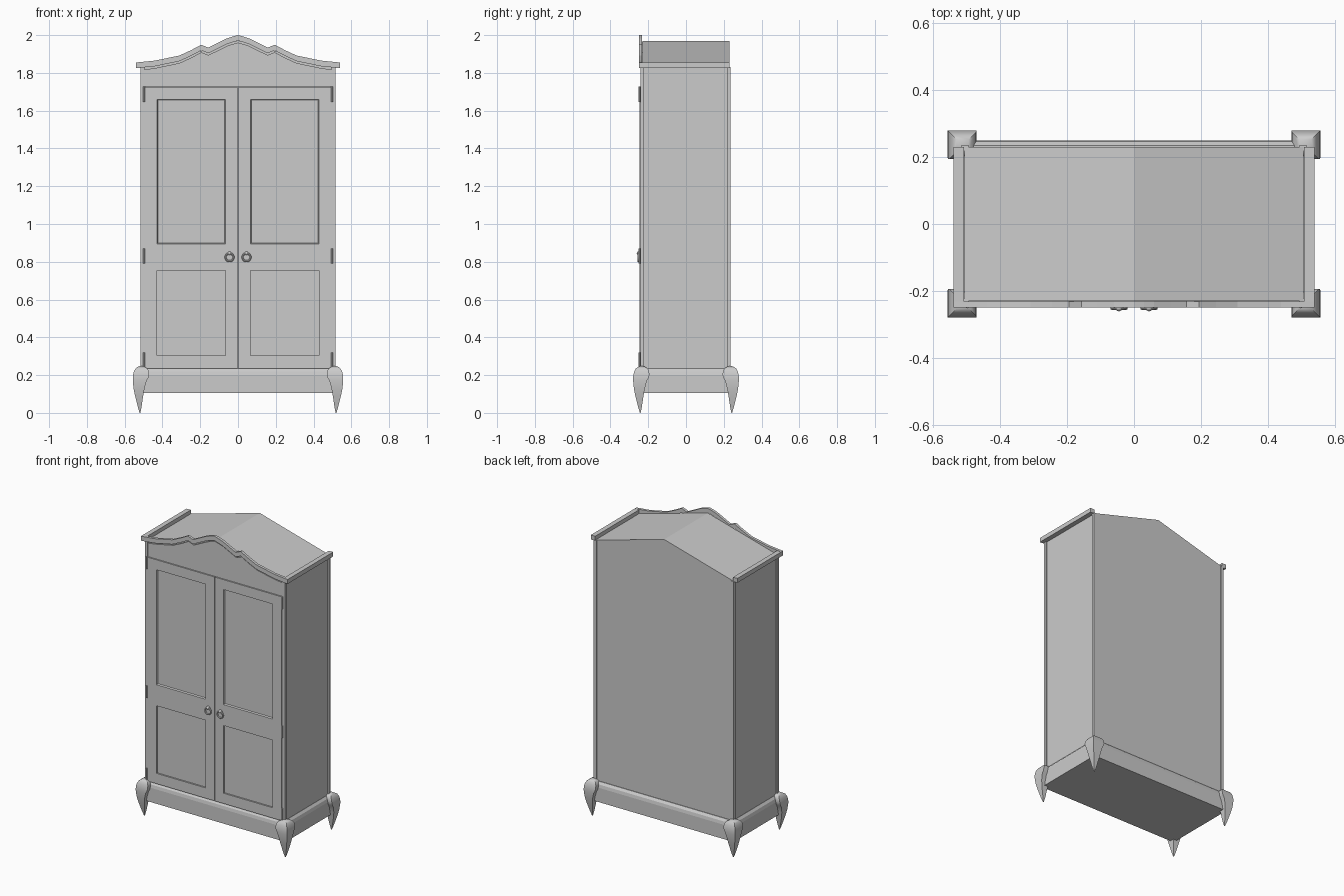
import bpy, bmesh
from math import radians, pi

old = bpy.data.objects.get("Cube")
if old:
    bpy.data.objects.remove(old, do_unlink=True)

grey = bpy.data.materials.new("light_grey_paint")
grey.use_nodes = True
grey.diffuse_color = (0.6, 0.6, 0.6, 1)
grey.node_tree.nodes["Principled BSDF"].inputs["Base Color"].default_value = (0.6, 0.6, 0.6, 1)


def finish(name, bm, smooth=False):
    bmesh.ops.recalc_face_normals(bm, faces=bm.faces)
    mesh = bpy.data.meshes.new(name)
    bm.to_mesh(mesh)
    bm.free()
    mesh.materials.append(grey)
    ob = bpy.data.objects.new(name, mesh)
    bpy.context.collection.objects.link(ob)
    if smooth:
        bpy.ops.object.select_all(action='DESELECT')
        ob.select_set(True)
        bpy.context.view_layer.objects.active = ob
        bpy.ops.object.shade_smooth_by_angle(angle=radians(35))
    return ob


def box(name, x0, x1, y0, y1, z0, z1):
    bm = bmesh.new()
    bmesh.ops.create_cube(bm, size=1)
    for v in bm.verts:
        v.co.x = x1 if v.co.x > 0 else x0
        v.co.y = y1 if v.co.y > 0 else y0
        v.co.z = z1 if v.co.z > 0 else z0
    return finish(name, bm)


def loft(name, rings, smooth=False):
    """Skin matching closed rings of points and cap both ends."""
    bm = bmesh.new()
    loops = [[bm.verts.new(p) for p in ring] for ring in rings]
    for a, b in zip(loops, loops[1:]):
        for i in range(len(a)):
            j = (i + 1) % len(a)
            bm.faces.new((a[i], a[j], b[j], b[i]))
    bm.faces.new(loops[0])
    bm.faces.new(loops[-1])
    return finish(name, bm, smooth)


def prism(name, outline, y0, y1):
    return loft(name, [[(x, y, z) for x, z in outline] for y in (y0, y1)])


def rect(x0, x1, y0, y1, z):
    return [(x0, y0, z), (x1, y0, z), (x1, y1, z), (x0, y1, z)]


# Carcass with pitched roof
prism("carcass", [(-0.507, 0.22), (0.507, 0.22), (0.507, 1.83), (0, 1.97), (-0.507, 1.83)],
      -0.23, 0.23)

# Skirted base with a sloping upper edge
loft("base_skirt", [rect(-x, x, -y, y, z) for x, y, z in
                    ((0.525, 0.25, 0.105), (0.525, 0.25, 0.2),
                     (0.52, 0.246, 0.22), (0.508, 0.234, 0.235))])

# Corner posts and side cornices
for side, s in (("left", 1), ("right", -1)):
    for end, y0, y1 in (("front", -0.242, -0.222), ("back", 0.218, 0.236)):
        box(f"{end}_{side}_post", *sorted((s * 0.495, s * 0.516)), y0, y1, 0.22, 1.83)
    box(f"{side}_cornice", *sorted((s * 0.508, s * 0.54)), -0.24, 0.23, 1.826, 1.855)

# Scalloped front cornice and the fascia beneath it
half = [(0.54, 1.855), (0.44, 1.865), (0.31, 1.892), (0.245, 1.922), (0.195, 1.949),
        (0.157, 1.934), (0.11, 1.957), (0.06, 1.982), (0.03, 1.992)]
crest = [(-x, z) for x, z in half] + [(0, 2.0)] + half[::-1]
lower = [(x, z - 0.03) for x, z in crest]
bm = bmesh.new()
rows = [[bm.verts.new((x, y, z)) for x, z in line]
        for line, y in ((crest, -0.25), (lower, -0.25), (lower, -0.232), (crest, -0.232))]
for a, b in zip(rows, rows[1:] + rows[:1]):
    for i in range(len(a) - 1):
        bm.faces.new((a[i], a[i + 1], b[i + 1], b[i]))
bm.faces.new([r[0] for r in rows])
bm.faces.new([r[-1] for r in rows])
finish("front_cornice", bm)
arch = [(max(-0.514, min(0.514, x)), z - 0.01) for x, z in lower]
prism("fascia", arch + [(0.514, 1.728), (-0.514, 1.728)], -0.241, -0.228)


# Doors with two sunk panels each
def door(name, s):
    bm = bmesh.new()
    xs = [s * x for x in (0.0015, 0.067, 0.428, 0.494)]
    zs = [0.236, 0.305, 0.755, 0.895, 1.66, 1.726]
    grid = [[bm.verts.new((x, -0.246, z)) for x in xs] for z in zs]
    panels = []
    for r in range(5):
        for c in range(3):
            f = bm.faces.new((grid[r][c], grid[r][c + 1], grid[r + 1][c + 1], grid[r + 1][c]))
            if c == 1 and r in (1, 3):
                panels.append(f)
    rim = [e for e in bm.edges if e.is_boundary]
    for f in panels:
        new = bmesh.ops.inset_individual(bm, faces=[f], thickness=0.006)
        for v in f.verts:
            v.co.y += 0.01
    back = bmesh.ops.extrude_edge_only(bm, edges=rim)["geom"]
    for v in back:
        if isinstance(v, bmesh.types.BMVert):
            v.co.y = -0.228
    finish(name, bm)


# Ring pull with a rose and a small knob
def ring_pull(side, x):
    bpy.ops.mesh.primitive_torus_add(major_radius=0.021, minor_radius=0.005, major_segments=24,
                                     minor_segments=8, location=(x, -0.252, 0.824),
                                     rotation=(pi / 2, 0, 0))
    parts = [(bpy.context.object, f"{side}_pull_ring")]
    bpy.ops.mesh.primitive_cylinder_add(vertices=20, radius=0.015, depth=0.006,
                                        location=(x, -0.248, 0.84), rotation=(pi / 2, 0, 0))
    parts.append((bpy.context.object, f"{side}_pull_rose"))
    bpy.ops.mesh.primitive_uv_sphere_add(segments=16, ring_count=8, radius=0.01,
                                         location=(x, -0.251, 0.845))
    parts.append((bpy.context.object, f"{side}_pull_knob"))
    for ob, name in parts:
        ob.name = name
        ob.data.materials.append(grey)
        bpy.ops.object.select_all(action='DESELECT')
        ob.select_set(True)
        bpy.context.view_layer.objects.active = ob
        bpy.ops.object.shade_smooth_by_angle(angle=radians(40))


for side, s in (("left", 1), ("right", -1)):
    door(f"{side}_door", s)
    ring_pull(side, s * 0.045)
    for level, z in (("lower", 0.28), ("middle", 0.83), ("upper", 1.687)):
        bm = bmesh.new()
        bmesh.ops.create_cone(bm, cap_ends=True, segments=10, radius1=0.005, radius2=0.005,
                              depth=0.08)
        bmesh.ops.translate(bm, verts=bm.verts, vec=(s * 0.498, -0.247, z))
        finish(f"{side}_{level}_hinge", bm, True)

# Curved tapering legs: height, inner edge, outer edge
leg = [(0.0, 0.517, 0.521), (0.03, 0.511, 0.53), (0.09, 0.502, 0.545), (0.13, 0.495, 0.553),
       (0.17, 0.484, 0.557), (0.185, 0.475, 0.557), (0.2, 0.471, 0.556), (0.22, 0.472, 0.551),
       (0.235, 0.48, 0.543), (0.244, 0.494, 0.53), (0.247, 0.505, 0.52)]
for side, s in (("left", 1), ("right", -1)):
    for end, t in (("front", -1), ("back", 1)):
        loft(f"{end}_{side}_leg",
             [rect(s * a, s * b, t * (a - 0.277), t * (b - 0.277), z) for z, a, b in leg], True)
